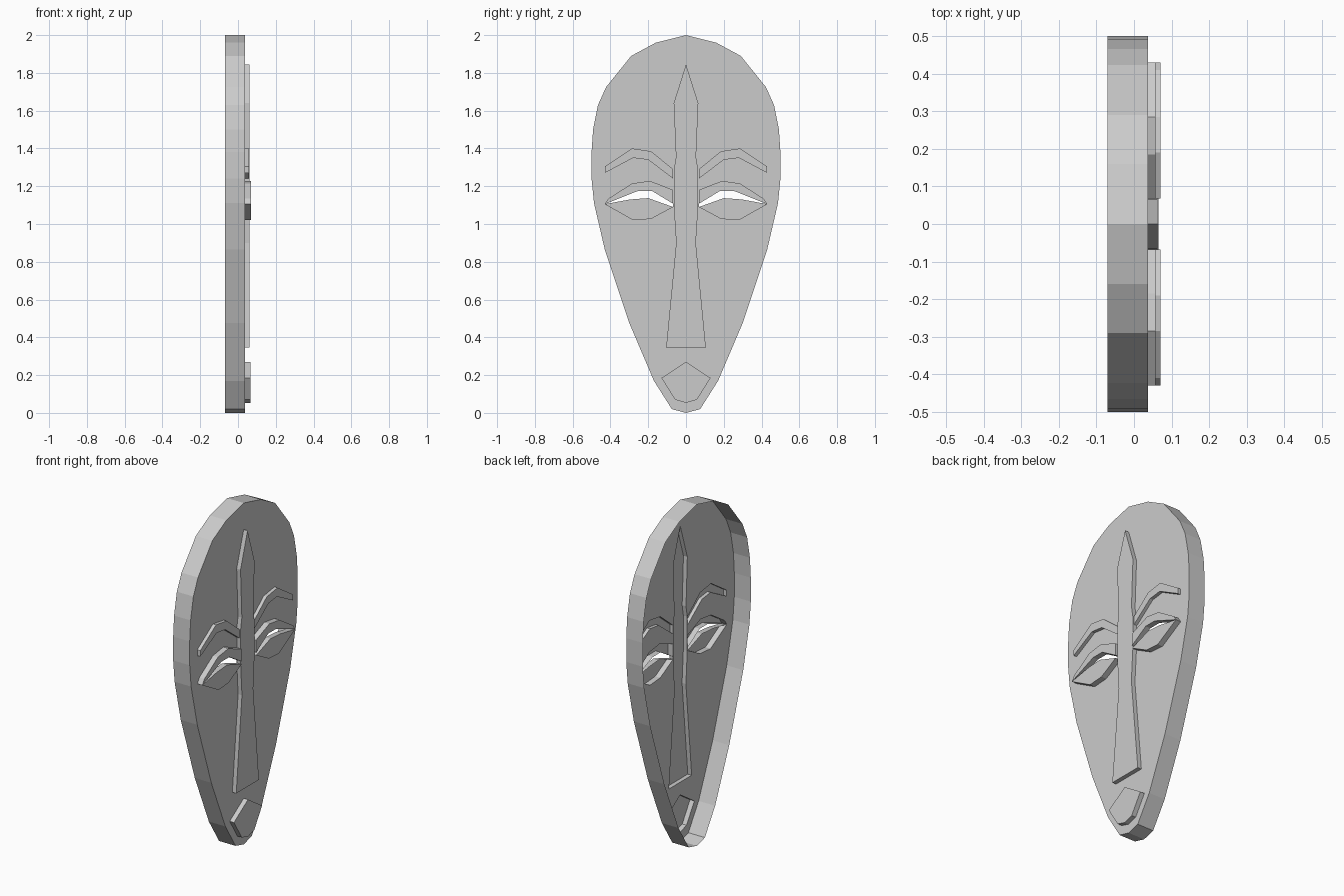
import bpy
import bmesh

cube = bpy.data.objects.get("Cube")
if cube:
    bpy.data.objects.remove(cube, do_unlink=True)

BACK, PLATE = -0.07, 0.037

grey = bpy.data.materials.new("plain_grey")
grey.use_nodes = True
grey.diffuse_color = (0.6, 0.6, 0.6, 1)
bsdf = next(n for n in grey.node_tree.nodes if n.type == 'BSDF_PRINCIPLED')
bsdf.inputs["Base Color"].default_value = (0.6, 0.6, 0.6, 1)


def mirror(points):
    """Mirrored copy across the centre line."""
    return [(-y, z) for y, z in points]


def whole(half):
    """Close a half profile that starts and ends on the centre line."""
    return half + [(-y, z) for y, z in reversed(half) if y > 0]


def ccw(points):
    """Same loop, wound so that its flat face points to +x."""
    area = sum(a[0] * b[1] - b[0] * a[1]
               for a, b in zip(points, points[1:] + points[:1]))
    return points if area > 0 else points[::-1]


def finish(bm, name):
    mesh = bpy.data.meshes.new(name)
    bm.to_mesh(mesh)
    bm.free()
    mesh.materials.append(grey)
    obj = bpy.data.objects.new(name, mesh)
    bpy.context.collection.objects.link(obj)
    return obj


def walls(bm, points, low, high):
    """Band of side faces around a loop; returns its upper vertices."""
    points = ccw(points)
    base = [bm.verts.new((low, y, z)) for y, z in points]
    top = [bm.verts.new((high, y, z)) for y, z in points]
    n = len(points)
    for i in range(n):
        j = (i + 1) % n
        bm.faces.new((base[i], base[j], top[j], top[i]))
    return top


def raised(name, points, height):
    """Embossed relief, hollow behind."""
    bm = bmesh.new()
    bm.faces.new(walls(bm, points, PLATE, height))
    return finish(bm, name)


# Profiles as (y, z)
face = whole([(0, 2), (.16, 1.96), (.29, 1.89), (.423, 1.725), (.466, 1.63),
              (.492, 1.5), (.5, 1.38), (.5, 1.24), (.487, 1.11), (.43, .865),
              (.3, .475), (.17, .17), (.075, .02), (0, 0)])
nose = whole([(0, 1.845), (.065, 1.64), (.053, 1.355), (.064, 1.29),
              (.064, 1.09), (.052, .9), (.105, .345)])
mouth = whole([(0, .27), (.13, .185), (.058, .07), (0, .053)])
brow = [(.43, 1.305), (.285, 1.4), (.185, 1.385), (.068, 1.29),
        (.068, 1.24), (.2, 1.34), (.28, 1.35), (.43, 1.27)]
corner = (.43, 1.105)
lid_top = [(.41, 1.135), (.285, 1.215), (.19, 1.228), (.068, 1.18)]
slit_top = [(.068, 1.107), (.18, 1.175), (.254, 1.175)]
slit_low = [(.296, 1.13), (.2, 1.137), (.068, 1.09)]
lid_low = [(.185, 1.027), (.28, 1.02)]
upper_lid = [corner] + lid_top + slit_top
lower_lid = [corner] + slit_low + lid_low
eye = [corner] + lid_top + slit_low[-1:] + lid_low

# Face plate pierced behind every relief, with an open-backed rim
bm = bmesh.new()
rim = walls(bm, face, BACK, PLATE)
edges = [bm.edges.get((a, b)) for a, b in zip(rim, rim[1:] + rim[:1])]
for hole in (nose, mouth, brow, mirror(brow), eye, mirror(eye)):
    vs = [bm.verts.new((PLATE, y, z)) for y, z in hole]
    edges += [bm.edges.new((a, b)) for a, b in zip(vs, vs[1:] + vs[:1])]
fill = bmesh.ops.triangle_fill(bm, edges=edges, use_beauty=True,
                               normal=(1, 0, 0))
bm.normal_update()
for f in fill["geom"]:
    if isinstance(f, bmesh.types.BMFace) and f.normal.x < 0:
        f.normal_flip()
finish(bm, "face_shell")

# Central reliefs
raised("nose", nose, 0.062)
raised("mouth", mouth, 0.065)

# Paired reliefs; the slit between the lids stays open
for name, loop, height in (("brow", brow, 0.057),
                           ("upper_eyelid", upper_lid, 0.07),
                           ("lower_eyelid", lower_lid, 0.07)):
    raised("left_" + name, loop, height)
    raised("right_" + name, mirror(loop), height)
